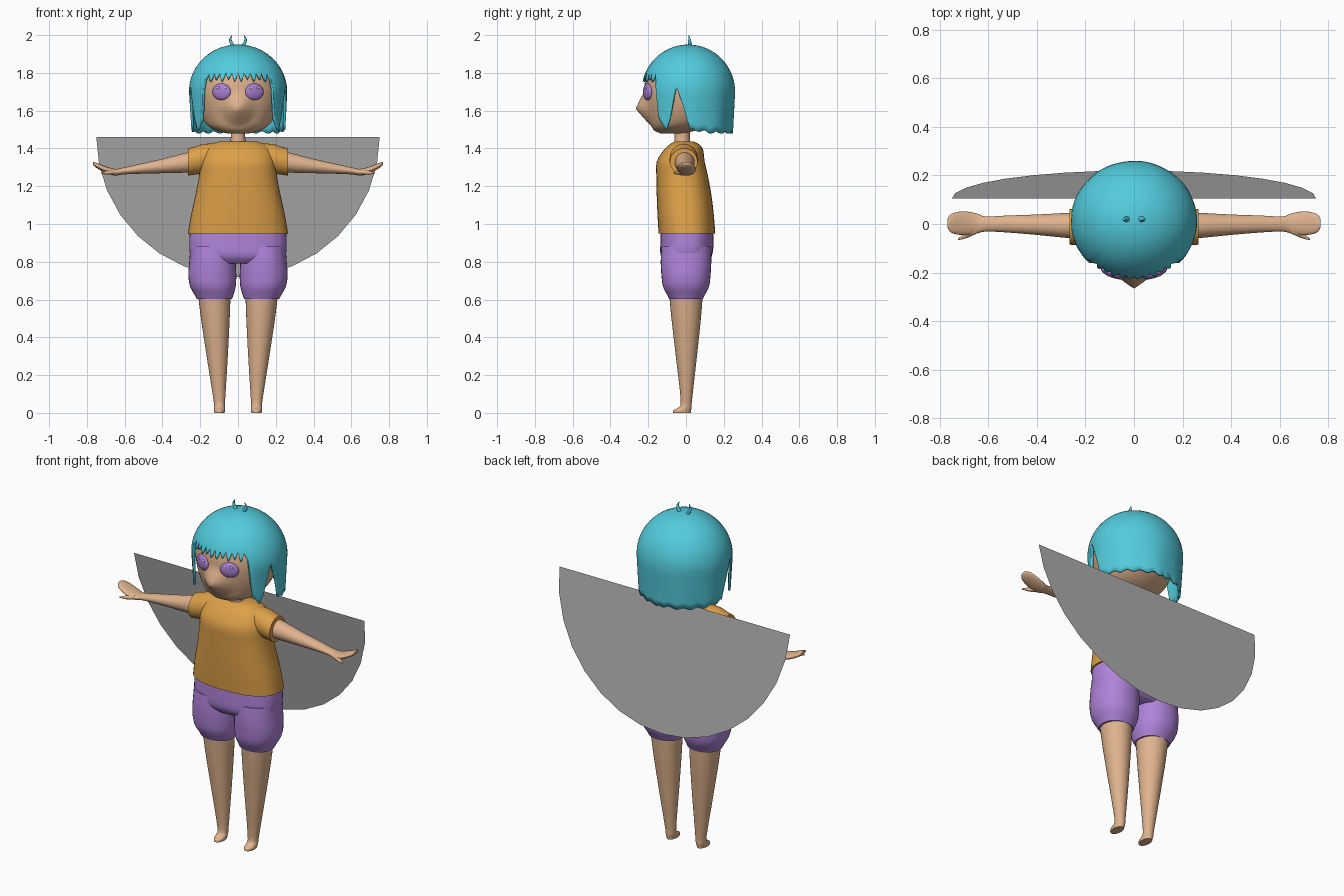
import bpy, bmesh, math
from mathutils import Vector, Matrix

if "Cube" in bpy.data.objects:
    bpy.data.objects.remove(bpy.data.objects["Cube"])


def mat(name, rgb):
    m = bpy.data.materials.new(name)
    m.diffuse_color = (*rgb, 1)
    m.use_nodes = True
    m.node_tree.nodes["Principled BSDF"].inputs["Base Color"].default_value = m.diffuse_color
    return m


SKIN = mat("skin tan", (0.74, 0.45, 0.27))
HAIR = mat("hair teal", (0.085, 0.60, 0.72))
SHIRT = mat("shirt orange", (0.72, 0.35, 0.065))
SHORTS = mat("shorts purple", (0.43, 0.23, 0.70))
EYE = mat("eye violet", (0.40, 0.21, 0.64))
GLINT = mat("eye glint lilac", (0.66, 0.55, 0.76))
GREY = mat("cape grey", (0.42, 0.42, 0.42))


def finish(name, bm, material, mirror=False, recalc=True, angle=50):
    if recalc:
        bmesh.ops.recalc_face_normals(bm, faces=bm.faces)
    me = bpy.data.meshes.new(name)
    bm.to_mesh(me)
    bm.free()
    ob = bpy.data.objects.new(name, me)
    bpy.context.collection.objects.link(ob)
    me.materials.append(material)
    bpy.ops.object.select_all(action='DESELECT')
    ob.select_set(True)
    bpy.context.view_layer.objects.active = ob
    bpy.ops.object.shade_smooth_by_angle(angle=math.radians(angle))
    if mirror:
        ob.modifiers.new("mirror", 'MIRROR')
    return ob


def smooth_rows(rows, n):
    """Catmull-Rom interpolation between the given section rows."""
    out = []
    for i in range(len(rows) - 1):
        p0, p1, p2, p3 = (rows[max(0, min(len(rows) - 1, i + k))] for k in (-1, 0, 1, 2))
        for s in range(n):
            t = s / n
            out.append([0.5 * (2 * b + (c - a) * t + (2 * a - 5 * b + 4 * c - d) * t * t
                               + (3 * b - a - 3 * c + d) * t ** 3)
                        for a, b, c, d in zip(p0, p1, p2, p3)])
    out.append(list(rows[-1]))
    return out


def loft(name, rows, material, axis='z', seg=32, power=2.0, n=3, mirror=False, deform=None):
    """Rows are (position on axis, centre 1, radius 1, centre 2, radius 2)."""
    bm = bmesh.new()
    rings = []
    for p, c1, r1, c2, r2 in smooth_rows(rows, n):
        ring = []
        for k in range(seg):
            a = 2 * math.pi * k / seg
            c, s = math.cos(a), math.sin(a)
            u = c1 + r1 * math.copysign(abs(c) ** (2 / power), c)
            v = c2 + r2 * math.copysign(abs(s) ** (2 / power), s)
            co = Vector((u, v, p)) if axis == 'z' else Vector((p, u, v))
            ring.append(bm.verts.new(deform(co) if deform else co))
        rings.append(ring)
    for a, b in zip(rings, rings[1:]):
        for k in range(seg):
            bm.faces.new((a[k], a[(k + 1) % seg], b[(k + 1) % seg], b[k]))
    bm.faces.new(rings[0])
    bm.faces.new(rings[-1])
    return finish(name, bm, material, mirror)


# Head with a pointed nose pulled out of the face
def nose(co):
    if co.y < 0:
        d = math.hypot(co.x, co.z - 1.61)
        co.y -= 0.056 * max(0, 1 - d / 0.09)
    return co


loft("head", [(1.478, 0, .05, -.08, .05), (1.493, 0, .11, -.06, .105), (1.52, 0, .16, -.04, .145),
              (1.56, 0, .19, -.02, .178), (1.61, 0, .212, -.01, .20), (1.66, 0, .225, -.004, .214),
              (1.71, 0, .23, 0, .221), (1.77, 0, .222, 0, .214), (1.83, 0, .195, 0, .19),
              (1.90, 0, .12, 0, .12), (1.92, 0, .03, 0, .03)], SKIN, seg=64, deform=nose)
loft("neck", [(1.40, 0, .045, -.02, .045), (1.46, 0, .038, -.02, .04), (1.51, 0, .04, -.02, .042)], SKIN, n=2)

# Eyes: shallow domes on the face, each with small glints
def dome(name, x, z, y, size, material):
    bm = bmesh.new()
    m = (Matrix.Translation((x, y, z)) @ Matrix.Rotation(math.radians(21), 4, 'Z')
         @ Matrix.Diagonal((*size, 1)))
    bmesh.ops.create_uvsphere(bm, u_segments=24, v_segments=12, radius=1, matrix=m)
    return finish(name, bm, material, mirror=True)


dome("eye", .087, 1.70, -.203, (.052, .018, .044), EYE)
dome("eye_glint_outer", .105, 1.72, -.210, (.009, .006, .007), GLINT)
dome("eye_glint_inner", .068, 1.72, -.221, (.009, .006, .007), GLINT)

# Bob hair: a dome whose hem height depends on the angle from the front
HEM = [(45, 1.77), (49, 1.56), (60, 1.495), (66, 1.56), (75, 1.73), (84, 1.62), (92, 1.50), (120, 1.485), (181, 1.485)]


def hem(deg):
    a = abs(deg)
    if a < 45:                                   # toothed fringe
        return 1.755 + 0.05 * abs(((a / 8) % 1) * 2 - 1) ** 1.5 if a % 16 < 8 else \
            1.765 + 0.035 * abs(((a / 8) % 1) * 2 - 1)
    for (a0, z0), (a1, z1) in zip(HEM, HEM[1:]):
        if a <= a1:
            wave = 0.006 * math.sin(a * 0.35) if a > 92 else 0
            return z0 + (z1 - z0) * (a - a0) / (a1 - a0) + wave
    return 1.485


bm = bmesh.new()
COLS, ROWS = 180, 22
grid = []
for j in range(ROWS + 1):
    row = []
    for i in range(COLS):
        deg = -180 + 360 * i / COLS
        h = hem(deg)
        z = h + (1.95 - h) * math.cos(j / ROWS * math.pi / 2)
        k = math.sqrt(max(0, 1 - ((z - 1.70) / .25) ** 2)) if z > 1.70 else 1 - .22 * (1.70 - z)
        k *= 1 + 0.008 * math.sin(math.radians(deg * 9)) * max(0, 1.8 - z) / .3
        a = math.radians(deg)
        row.append(bm.verts.new((.26 * k * math.sin(a), .012 - .248 * k * math.cos(a), z)))
    grid.append(row)
for j in range(ROWS):
    for i in range(COLS):
        n = (i + 1) % COLS
        bm.faces.new((grid[j][i], grid[j + 1][i], grid[j + 1][n], grid[j][n]))
bmesh.ops.remove_doubles(bm, verts=bm.verts, dist=1e-5)
hair = finish("bob_hair", bm, HAIR, recalc=False)
sol = hair.modifiers.new("thickness", 'SOLIDIFY')
sol.thickness, sol.offset = 0.014, -1

# Two small tufts on the crown
loft("hair_tuft", [(1.935, .018, .012, .02, .014), (1.96, .036, .009, .02, .01),
                   (1.98, .040, .006, .018, .006), (2.0, .032, .001, .015, .001)],
     HAIR, seg=10, mirror=True)

# Shirt body and short sleeves
loft("shirt", [(.95, 0, .265, .005, .15), (1.05, 0, .248, -.002, .149), (1.15, 0, .226, -.01, .145),
               (1.25, 0, .207, -.02, .137), (1.33, 0, .197, -.028, .127), (1.39, 0, .18, -.014, .105),
               (1.42, 0, .15, -.008, .08), (1.437, 0, .10, -.01, .05)], SHIRT, seg=48, power=2.4)
loft("sleeve", [(.10, -.012, .07, 1.35, .075), (.18, -.012, .075, 1.346, .078),
                (.23, -.012, .075, 1.335, .074), (.265, -.012, .073, 1.328, .072)],
     SHIRT, axis='x', mirror=True)

# Arm flowing into a mitten hand, and a thumb
loft("arm", [(.20, -.008, .055, 1.33, .055), (.27, -.006, .052, 1.325, .053), (.40, -.003, .042, 1.307, .038),
             (.52, 0, .035, 1.292, .026), (.61, 0, .031, 1.28, .018), (.65, .002, .042, 1.274, .018),
             (.70, .003, .049, 1.288, .017), (.75, .003, .04, 1.311, .014), (.768, .003, .018, 1.322, .007)],
     SKIN, axis='x', mirror=True)
loft("thumb", [(.65, -.025, .016, 1.275, .013), (.69, -.045, .013, 1.272, .011),
               (.725, -.064, .003, 1.27, .003)], SKIN, axis='x', seg=12, mirror=True)

# Puffy shorts: hips and two legs
loft("shorts_hips", [(.79, 0, .20, 0, .10), (.83, 0, .25, .002, .135), (.90, 0, .258, .005, .141),
                     (.955, 0, .255, .005, .14)], SHORTS, seg=48, power=2.5)
loft("shorts_leg", [(.603, .125, .094, 0, .088), (.625, .127, .103, 0, .10), (.67, .133, .121, 0, .122),
                    (.73, .136, .127, 0, .13), (.80, .135, .123, 0, .134), (.88, .132, .12, .002, .132)],
     SHORTS, power=2.2, mirror=True)

# Tapered legs ending in small pointed feet
loft("leg", [(0, .098, .027, -.022, .047), (.014, .098, .029, -.02, .047), (.03, .098, .029, -.004, .034),
             (.07, .099, .031, .002, .030), (.30, .110, .056, .002, .056), (.50, .120, .076, .001, .078),
             (.64, .126, .087, 0, .09)], SKIN, mirror=True)

# Flat half-disc cape, leaning back at the bottom
bm = bmesh.new()
verts = []
for i in range(17):
    a = math.pi * i / 16
    s = math.sin(a)
    verts.append(bm.verts.new((.75 * math.cos(a), .105 + .115 * s, 1.46 - .74 * s)))
bm.faces.new(verts)
bmesh.ops.reverse_faces(bm, faces=bm.faces) if bm.faces[:][0].normal.y < 0 else None
finish("cape", bm, GREY, recalc=False)
